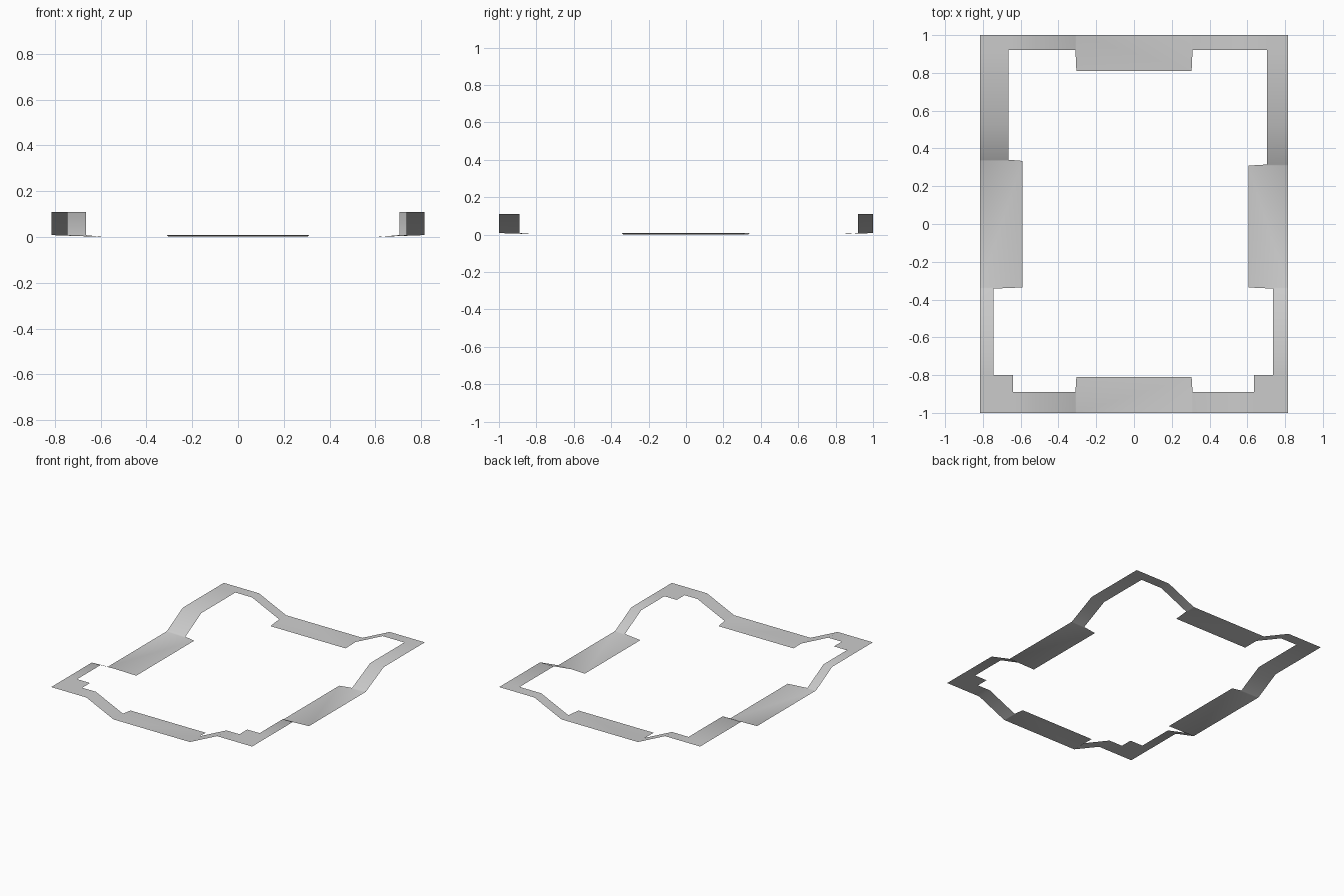
import bpy, bmesh

cube = bpy.data.objects.get("Cube")
if cube:
    bpy.data.objects.remove(cube, do_unlink=True)

grey = bpy.data.materials.new("light_grey")
grey.use_nodes = True
colour = (0.6, 0.6, 0.6, 1)
grey.diffuse_color = colour
grey.node_tree.nodes["Principled BSDF"].inputs["Base Color"].default_value = colour

X, Y, TOP, LOW = 0.815, 1.0, 0.11, 0.008
bm = bmesh.new()


def strip(stations, outer, along_x):
    """Sheet strip; each station is (position, inner edge, outer z, inner z)."""
    def point(t, edge, z):
        return bm.verts.new((t, edge, z) if along_x else (edge, t, z))
    rows = [(point(t, outer, zo), point(t, inner, zi)) for t, inner, zo, zi in stations]
    for (a, b), (c, d) in zip(rows, rows[1:]):
        face = bm.faces.new((a, c, d, b))
        face.normal_update()
        if face.normal.z < 0:
            face.normal_flip()


# Front and back rails, raised at the corners with a low tab in the middle
for side, edge, corner_l, corner_r in ((-1, 0.89, 0.64, 0.635), (1, 0.92, 0.665, 0.705)):
    e, tab = side * edge, side * 0.81
    strip([(-X, e, TOP, TOP), (-corner_l, e, TOP, TOP), (-0.53, e, TOP, TOP),
           (-0.31, e, LOW, LOW), (-0.305, tab, LOW, 0.002),
           (0.305, tab, LOW, 0.002), (0.31, e, LOW, LOW),
           (0.53, e, TOP, TOP), (corner_r, e, TOP, TOP), (X, e, TOP, TOP)],
          side * Y, True)

# Left and right rails, with the same dip and a wider low tab
for side, foot, corner, front, tab, back in (
        (-1, 0.34, 0.64, 0.745, 0.59, 0.665), (1, 0.315, 0.635, 0.735, 0.605, 0.705)):
    c, f, t, b = (side * v for v in (corner, front, tab, back))
    strip([(-0.89, c, TOP, TOP), (-0.8, c, TOP, TOP), (-0.799, f, TOP, TOP),
           (-0.53, f, TOP, TOP), (-0.342, f, LOW, LOW), (-0.336, t, LOW, 0),
           (foot - 0.006, t, LOW, 0), (foot, b, LOW, LOW),
           (0.525, b, TOP, TOP), (0.92, b, TOP, TOP)],
          side * X, False)

bmesh.ops.remove_doubles(bm, verts=bm.verts, dist=0.0005)
mesh = bpy.data.meshes.new("frame_sheet")
bm.to_mesh(mesh)
bm.free()
mesh.materials.append(grey)
mesh.shade_smooth()
frame = bpy.data.objects.new("frame_sheet", mesh)
bpy.context.collection.objects.link(frame)
